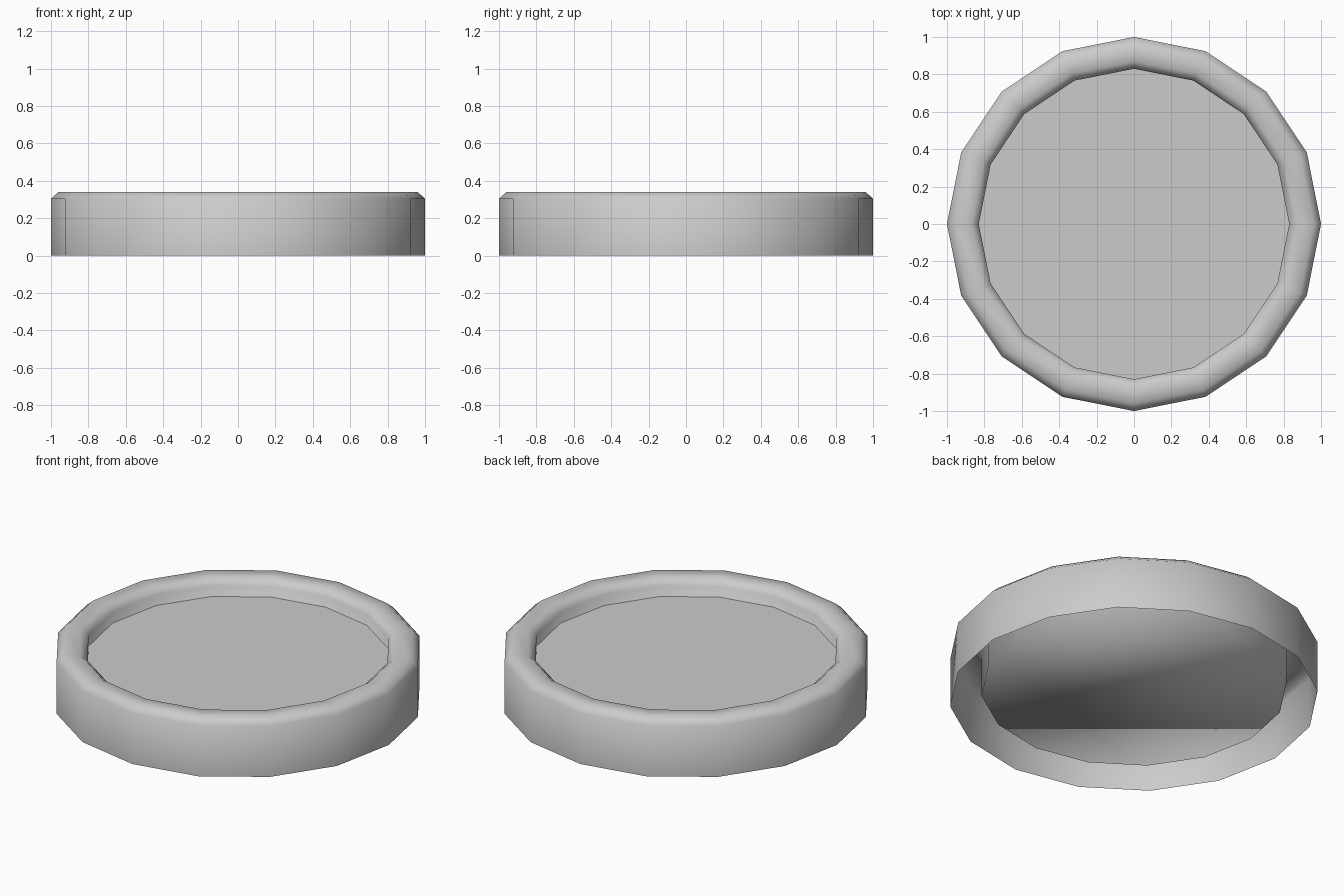
import bpy
import bmesh
from math import cos, sin, tau

cube = bpy.data.objects.get("Cube")
if cube:
    bpy.data.objects.remove(cube, do_unlink=True)

SIDES = 16

grey = bpy.data.materials.new("light_grey")
grey.use_nodes = True
grey.diffuse_color = (0.6, 0.6, 0.6, 1)
grey.node_tree.nodes["Principled BSDF"].inputs["Base Color"].default_value = (0.6, 0.6, 0.6, 1)


def loop(bm, radius, z):
    return [bm.verts.new((radius * cos(i * tau / SIDES), radius * sin(i * tau / SIDES), z))
            for i in range(SIDES)]


def turned_part(name, profile, smooth):
    """Sweep a (radius, height) profile round z and close its last loop with a face."""
    bm = bmesh.new()
    loops = [loop(bm, r, z) for r, z in profile]
    for low, high in zip(loops, loops[1:]):
        for i in range(SIDES):
            j = (i + 1) % SIDES
            bm.faces.new((low[i], low[j], high[j], high[i]))
    bm.faces.new(loops[-1])
    for face in bm.faces:
        face.smooth = smooth
    mesh = bpy.data.meshes.new(name)
    bm.to_mesh(mesh)
    bm.free()
    mesh.materials.append(grey)
    obj = bpy.data.objects.new(name, mesh)
    bpy.context.collection.objects.link(obj)
    return obj


# Dish: outer wall, rounded rim, inner wall and floor, open underneath
turned_part("dish", [(1, 0), (1, 0.305), (0.96, 0.34), (0.87, 0.34),
                     (0.83, 0.305), (0.83, 0.06)], True)

# Flat surface filling the dish
turned_part("filling_surface", [(0.83, 0.24)], False)
